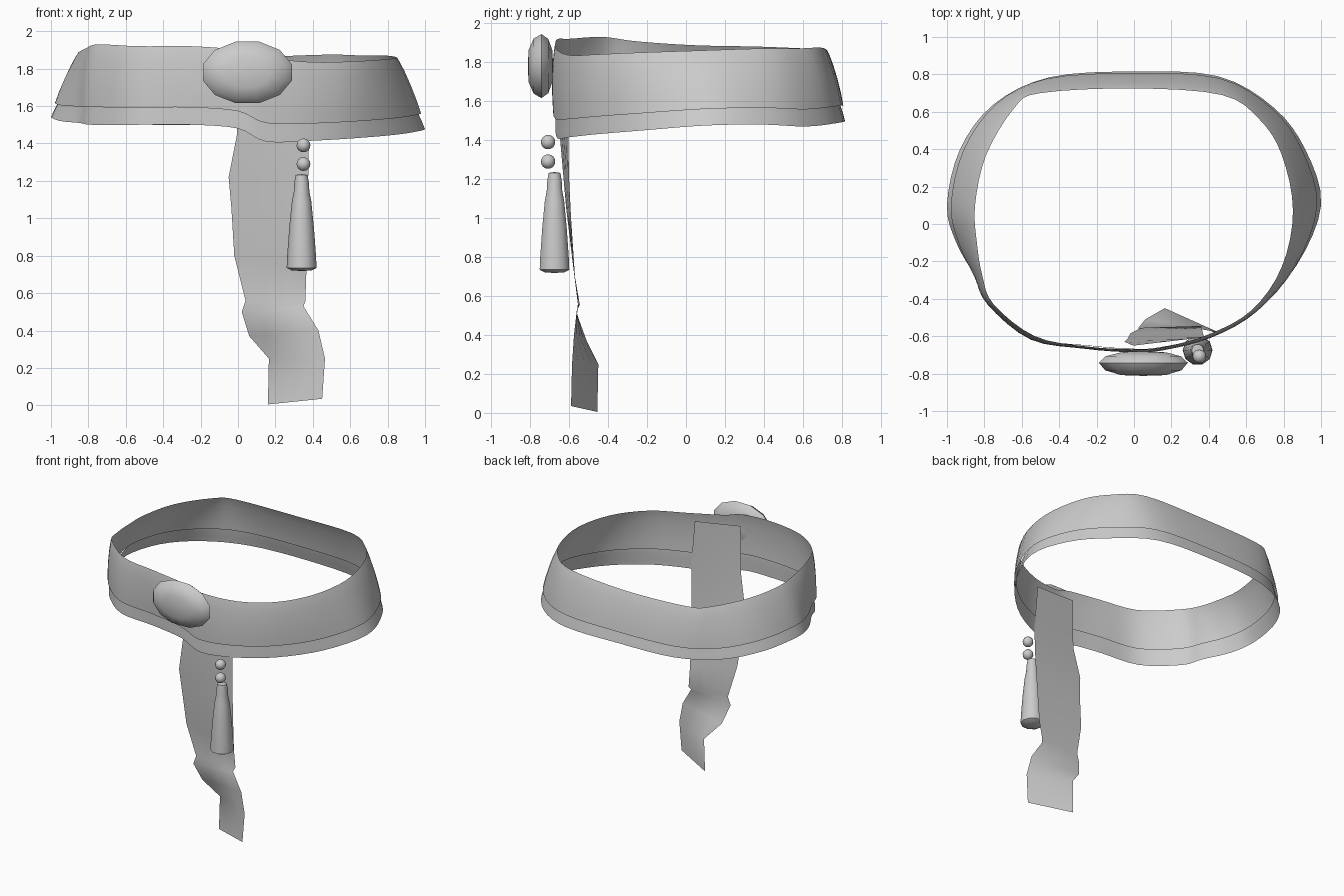
import bpy, math
from mathutils import Vector

if "Cube" in bpy.data.objects:
    bpy.data.objects.remove(bpy.data.objects["Cube"])

grey = bpy.data.materials.new("light grey")
grey.diffuse_color = (0.6, 0.6, 0.6, 1)
grey.use_nodes = True
grey.node_tree.nodes["Principled BSDF"].inputs["Base Color"].default_value = grey.diffuse_color


def add_mesh(name, verts, faces, angle=40):
    me = bpy.data.meshes.new(name)
    me.from_pydata([tuple(v) for v in verts], [], faces)
    me.materials.append(grey)
    ob = bpy.data.objects.new(name, me)
    bpy.context.collection.objects.link(ob)
    bpy.ops.object.select_all(action='DESELECT')
    ob.select_set(True)
    bpy.context.view_layer.objects.active = ob
    bpy.ops.object.shade_smooth_by_angle(angle=math.radians(angle))
    return ob


def spline(points, steps):
    """Closed smooth curve through the points."""
    p = [Vector(q) for q in points]
    n, out = len(p), []
    for i in range(n):
        a, b, c, d = (p[(i + k) % n] for k in (-1, 0, 1, 2))
        for s in range(steps):
            t = s / steps
            out.append(0.5 * (2 * b + (c - a) * t + (2 * a - 5 * b + 4 * c - d) * t * t
                              + (3 * b - a - 3 * c + d) * t ** 3))
    return out


def sheet(name, rows, closed):
    """Skin neighbouring rows of points, listed bottom to top."""
    n = len(rows[0])
    verts = [v for r in rows for v in r]
    faces = [(j * n + i, j * n + (i + 1) % n, (j + 1) * n + (i + 1) % n, (j + 1) * n + i)
             for j in range(len(rows) - 1) for i in range(n if closed else n - 1)]
    return add_mesh(name, verts, faces, 60)


def lathe(name, centre, profile, sides, axis='Z', scale=(1, 1), turn=0.0):
    """Spin (radius, height) points; profile starts and ends on the axis."""
    def place(a, b, h):
        v = (a, b, h) if axis == 'Z' else (a, -h, b)
        return Vector(centre) + Vector(v)
    verts = [place(0, 0, profile[0][1])]
    for r, h in profile[1:-1]:
        for i in range(sides):
            t = 2 * math.pi * i / sides + turn
            verts.append(place(r * scale[0] * math.cos(t), r * scale[1] * math.sin(t), h))
    verts.append(place(0, 0, profile[-1][1]))
    last, rings, faces = len(verts) - 1, len(profile) - 2, []
    for i in range(sides):
        k = (i + 1) % sides
        faces.append((0, 1 + k, 1 + i))
        for j in range(rings - 1):
            a, b = 1 + j * sides, 1 + (j + 1) * sides
            faces.append((a + i, a + k, b + k, b + i))
        e = 1 + (rings - 1) * sides
        faces.append((e + i, e + k, last))
    return add_mesh(name, verts, faces, 50)


# Belt edges, from the left side round the front
bottom = spline([
    (-1, .1, 1.54), (-.95, -.1, 1.52), (-.85, -.28, 1.51), (-.78, -.42, 1.5),
    (-.55, -.61, 1.5), (-.25, -.65, 1.5), (0, -.67, 1.48), (.15, -.66, 1.41),
    (.4, -.6, 1.415), (.65, -.46, 1.43), (.87, -.22, 1.45), (1, .1, 1.475),
    (.92, .39, 1.48), (.75, .62, 1.47), (.45, .79, 1.49), (0, .815, 1.5),
    (-.45, .785, 1.5), (-.75, .64, 1.51), (-.93, .4, 1.53)], 4)
top = spline([
    (-.85, .1, 1.885), (-.84, -.1, 1.895), (-.81, -.28, 1.91), (-.75, -.43, 1.93),
    (-.53, -.6, 1.92), (-.25, -.655, 1.92), (0, -.67, 1.9), (.15, -.66, 1.86),
    (.4, -.59, 1.835), (.63, -.46, 1.84), (.79, -.23, 1.85), (.85, .07, 1.86),
    (.79, .37, 1.87), (.67, .56, 1.87), (.47, .69, 1.875), (0, .725, 1.86),
    (-.5, .7, 1.865), (-.64, .62, 1.87), (-.79, .37, 1.88)], 4)


def belt_row(t, bulge):
    row = []
    for b, u in zip(bottom, top):
        v = b.lerp(u, t)
        v += Vector((v.x, v.y, 0)).normalized() * bulge
        row.append(v)
    return row


# Upper belt band and the flared lip that tucks up behind it
sheet("belt_band", [belt_row(t, g) for t, g in
      ((.22, .012), (.4, .016), (.6, .016), (.8, .012), (.93, .006), (1, 0))], True)
sheet("belt_lip", [belt_row(t, g) for t, g in ((0, 0), (.1, 0), (.22, -.003), (.3, -.002))], True)

# Hanging ribbon: left edge and right edge at each level
left = [(.16, -.455, .005), (.165, -.45, .25), (.06, -.51, .37), (.02, -.56, .5),
        (.04, -.555, .56), (-.02, -.585, .8), (-.035, -.615, 1.05), (-.05, -.63, 1.22),
        (-.005, -.65, 1.45), (.0, -.65, 1.82)]
right = [(.45, -.59, .035), (.465, -.585, .25), (.43, -.575, .4), (.35, -.56, .53),
         (.36, -.545, .555), (.365, -.57, .7), (.37, -.59, 1.0), (.375, -.6, 1.2),
         (.38, -.605, 1.45), (.35, -.605, 1.78)]
rows = []
for a, b in zip(left, right):
    a, b = Vector(a), Vector(b)
    rows.append([a.lerp(b, k / 4) for k in range(5)])
sheet("hanging_ribbon", rows, False)

# Oval buckle, facing the front
lathe("buckle", (.05, -.742, 1.78),
      [(0, -.06), (.5, -.056), (.85, -.035), (1, 0), (.86, .04), (.5, .066), (0, .07)],
      12, 'Y', (.246, .17), math.radians(15))

# Two beads
for i, z in enumerate((1.39, 1.29)):
    lathe("bead_%d" % (i + 1), (.35, -.708, z),
          [(.037 * math.sin(math.pi * k / 8), -.037 * math.cos(math.pi * k / 8)) for k in range(9)], 12)

# Tassel
lathe("tassel", (.34, -.675, 0),
      [(0, .718), (.055, .722), (.08, .735), (.077, .8), (.066, .95), (.052, 1.09),
       (.042, 1.14), (.039, 1.19), (.032, 1.232), (0, 1.236)], 10)
